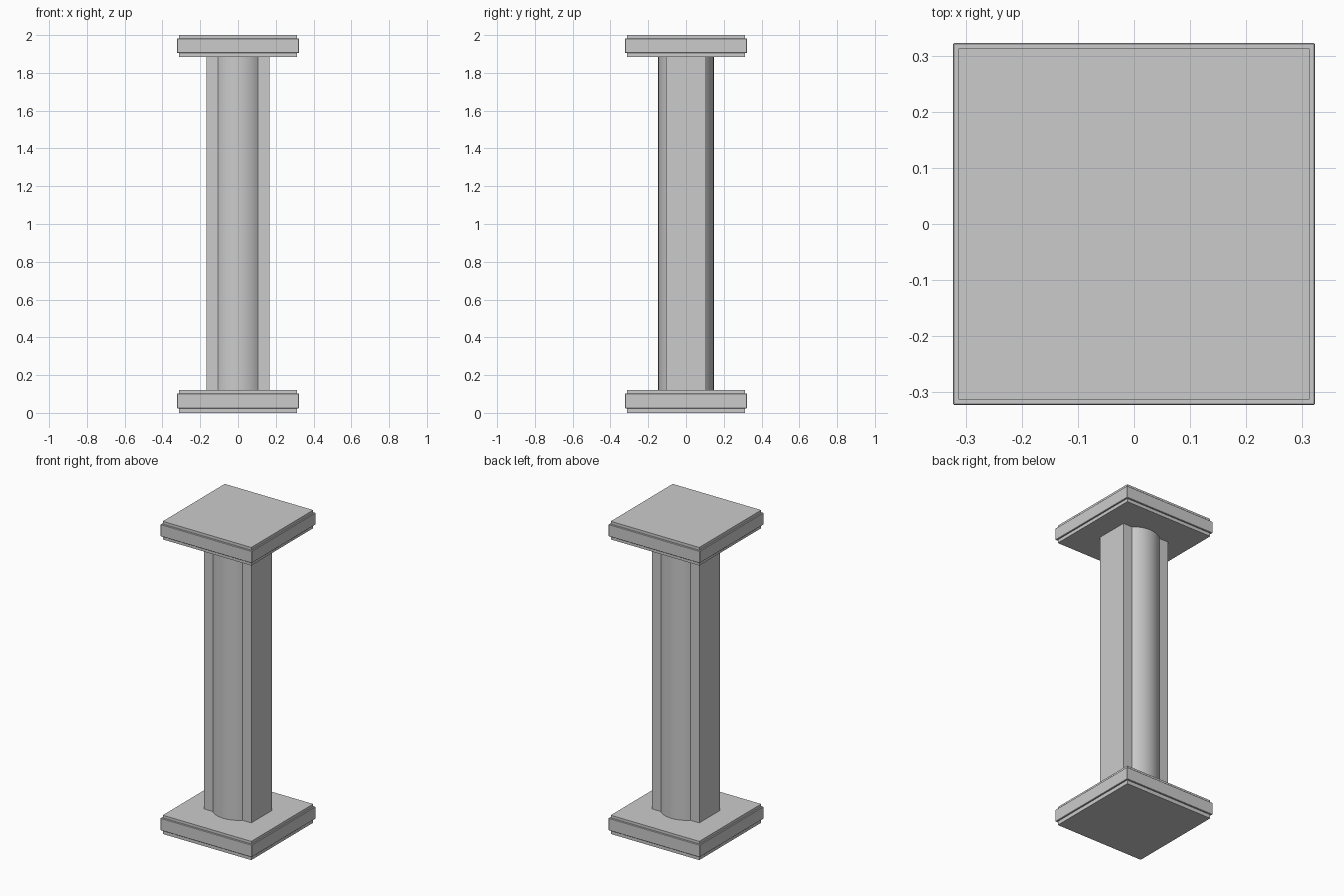
import bpy, bmesh, math

if "Cube" in bpy.data.objects:
    bpy.data.objects.remove(bpy.data.objects["Cube"])

def prism(name, outline, z0, z1):
    """Extrude a closed outline (counter-clockwise xy points) from z0 to z1."""
    bm = bmesh.new()
    low = [bm.verts.new((x, y, z0)) for x, y in outline]
    high = [bm.verts.new((x, y, z1)) for x, y in outline]
    n = len(outline)
    bm.faces.new(low[::-1])
    bm.faces.new(high)
    for i in range(n):
        j = (i + 1) % n
        bm.faces.new((low[i], low[j], high[j], high[i]))
    mesh = bpy.data.meshes.new(name)
    bm.to_mesh(mesh)
    bm.free()
    obj = bpy.data.objects.new(name, mesh)
    bpy.context.collection.objects.link(obj)
    return obj

def square(half):
    return [(-half, -half), (half, -half), (half, half), (-half, half)]

# Base and capital: a wide band between two slightly inset slabs
for part, z, lower, upper in (("base", 0.0, 0.024, 0.103), ("capital", 1.884, 0.021, 0.098)):
    top = 0.12 if part == "base" else 0.116
    prism(part + "_lower_slab", square(0.313), z, z + lower)
    band = prism(part + "_band", square(0.3225), z + lower, z + upper)
    bevel = band.modifiers.new("soft_edges", "BEVEL")
    bevel.width, bevel.segments = 0.002, 1
    prism(part + "_upper_slab", square(0.313), z + upper, z + top)

# Shaft: rectangular section with a shallow rounded bulge on front and back
half_x, half_y, chord, rise, steps = 0.168, 0.105, 0.105, 0.042, 16
radius = (chord ** 2 + rise ** 2) / (2 * rise)
sweep = math.asin(chord / radius)
front = [(-half_x, -half_y)]
for i in range(steps + 1):
    a = -sweep + 2 * sweep * i / steps
    front.append((radius * math.sin(a), -(half_y + rise - radius + radius * math.cos(a))))
front.append((half_x, -half_y))
shaft = prism("shaft", front + [(-x, -y) for x, y in front], 0.12, 1.884)

# Smooth bulges, crisp corners
bpy.ops.object.select_all(action="DESELECT")
shaft.select_set(True)
bpy.context.view_layer.objects.active = shaft
bpy.ops.object.shade_smooth_by_angle(angle=math.radians(30))
